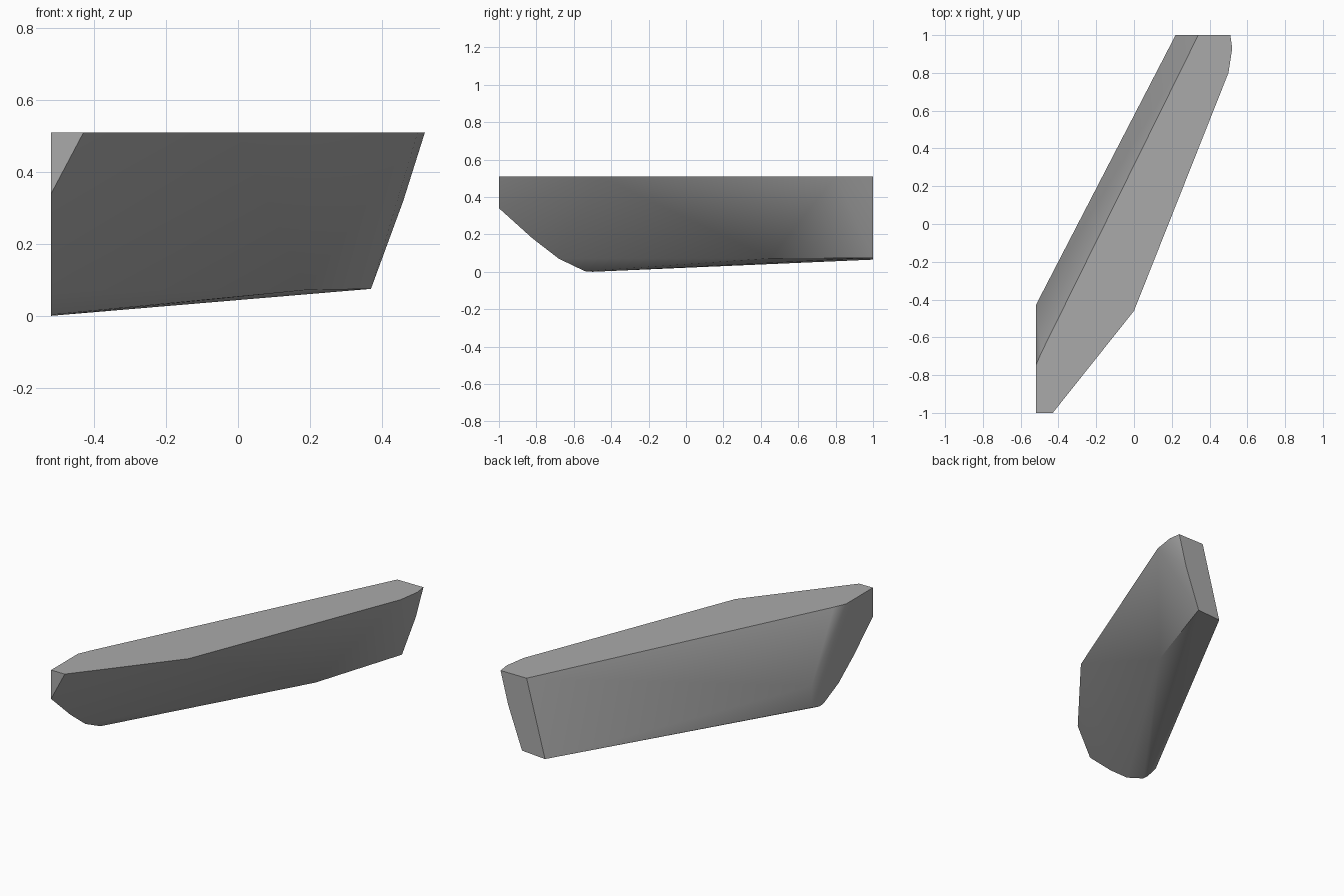
import bpy, bmesh, math

cube = bpy.data.objects.get("Cube")
if cube:
    bpy.data.objects.remove(cube, do_unlink=True)

# One plain grey stone material
stone = bpy.data.materials.new("stone_grey")
stone.use_nodes = True
grey = (0.4, 0.4, 0.4, 1)
stone.diffuse_color = grey
stone.node_tree.nodes["Principled BSDF"].inputs["Base Color"].default_value = grey

TOP = 0.51
CAP = -0.52

# Flat top outline (x, y)
top = [(CAP, -1), (-0.43, -1), (0, -0.46), (0.5, 0.8), (0.52, 0.93),
       (0.51, 1), (0.34, 1), (-0.49, -0.68), (CAP, -0.75)]
# Rounded cut end on the right (y, z)
cap = [(-1, 0.34), (-0.82, 0.178), (-0.68, 0.07), (-0.54, 0.003),
       (-0.5, 0), (-0.43, 0.02), (-0.43, 0.15)]
# Flat back end (x, z)
back = [(0.46, 0.32), (0.37, 0.075), (0.22, 0.065)]
# Foot of the ridge between the front and the left side
ridge_foot = (0.19, 0.45, 0.072)

points = [(x, y, TOP) for x, y in top]
points += [(CAP, y, z) for y, z in cap]
points += [(x, 1, z) for x, z in back]
points.append(ridge_foot)

# Wrap the outlines into one convex slab
bm = bmesh.new()
for p in points:
    bm.verts.new(p)
bmesh.ops.convex_hull(bm, input=bm.verts[:])
bmesh.ops.dissolve_limit(bm, angle_limit=math.radians(1),
                         verts=bm.verts[:], edges=bm.edges[:])
bmesh.ops.recalc_face_normals(bm, faces=bm.faces[:])
mesh = bpy.data.meshes.new("rock_slab")
bm.to_mesh(mesh)
bm.free()
mesh.materials.append(stone)

slab = bpy.data.objects.new("rock_slab", mesh)
bpy.context.collection.objects.link(slab)
bpy.ops.object.select_all(action='DESELECT')
slab.select_set(True)
bpy.context.view_layer.objects.active = slab
bpy.ops.object.shade_smooth_by_angle(angle=math.radians(40))
